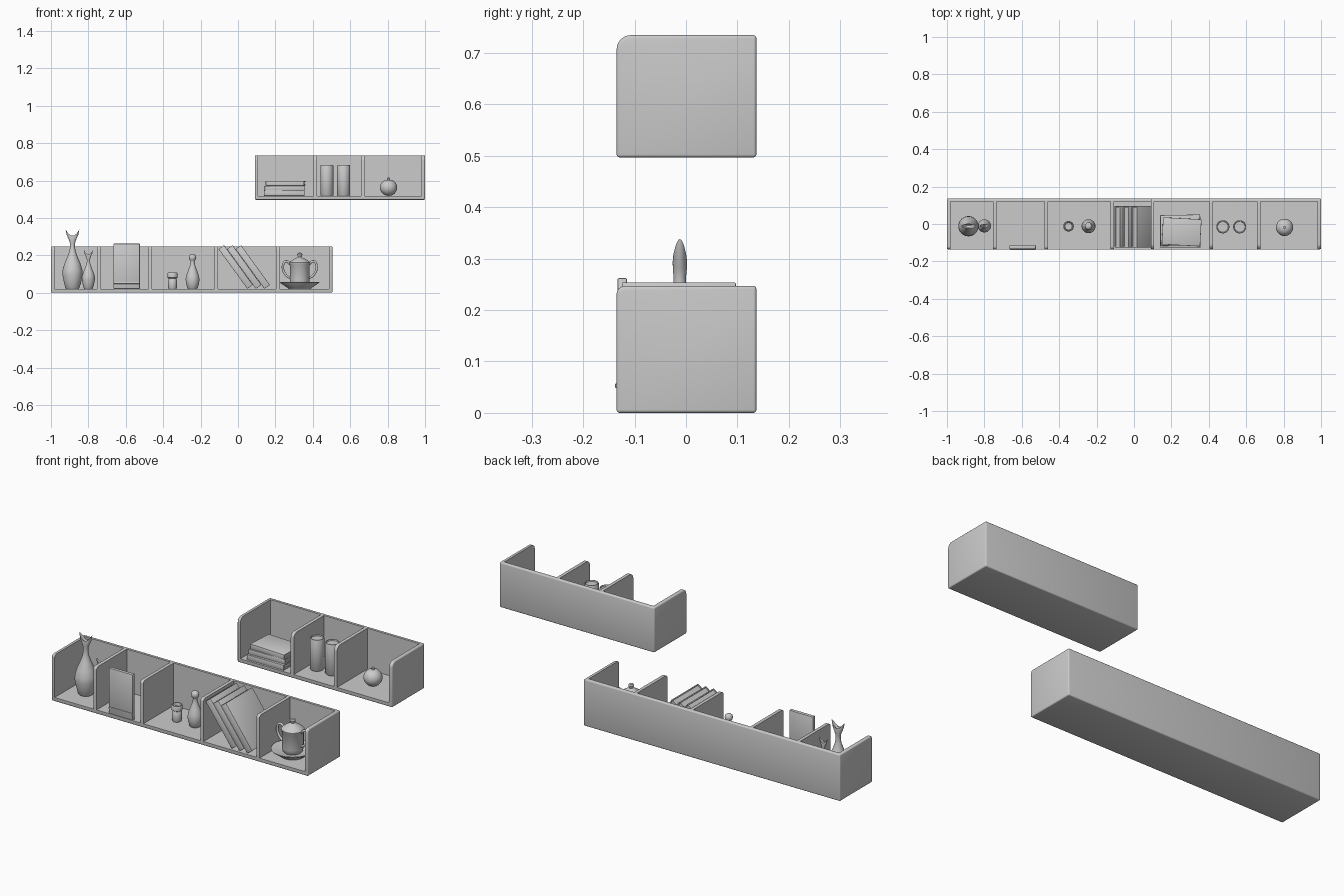
import bpy, bmesh
from math import sin, cos, pi, radians
from mathutils import Matrix, Vector

if "Cube" in bpy.data.objects:
    bpy.data.objects.remove(bpy.data.objects["Cube"])


def finish(name, bm, smooth=True):
    bmesh.ops.recalc_face_normals(bm, faces=bm.faces)
    me = bpy.data.meshes.new(name)
    bm.to_mesh(me)
    bm.free()
    ob = bpy.data.objects.new(name, me)
    bpy.context.collection.objects.link(ob)
    if smooth:
        activate(ob)
        bpy.ops.object.shade_smooth_by_angle(angle=radians(40))
    return ob


def activate(ob):
    bpy.ops.object.select_all(action='DESELECT')
    ob.select_set(True)
    bpy.context.view_layer.objects.active = ob


def add_box(bm, lo, hi, bevel=0.0):
    lo, hi = Vector(lo), Vector(hi)
    m = Matrix.Translation((lo + hi) / 2) @ Matrix.Diagonal((*(hi - lo), 1))
    vs = bmesh.ops.create_cube(bm, size=1, matrix=m)['verts']
    if bevel:
        edges = list({e for v in vs for e in v.link_edges})
        bmesh.ops.bevel(bm, geom=edges, offset=bevel, segments=2,
                        profile=0.5, affect='EDGES')


def lathe(name, pts, loc, seg=32, scale=1.0):
    """Points are (r, z) or (rx, ry, z, saddle) for flattened flares."""
    bm = bmesh.new()
    rings = []
    for p in pts:
        rx, ry, z, dz = p if len(p) == 4 else (p[0], p[0], p[1], 0)
        rings.append([bm.verts.new((rx * cos(a), ry * sin(a), z + dz * cos(a) ** 2))
                      for a in (2 * pi * i / seg for i in range(seg))])
    for a, b in zip(rings, rings[1:]):
        for i in range(seg):
            j = (i + 1) % seg
            bm.faces.new((a[i], a[j], b[j], b[i]))
    for end, p in ((rings[0], pts[0]), (rings[-1], pts[-1])):
        if p[0] > 0:
            bm.faces.new(end)
    bmesh.ops.remove_doubles(bm, verts=bm.verts, dist=1e-6)
    bmesh.ops.scale(bm, vec=(scale,) * 3, verts=bm.verts)
    ob = finish(name, bm)
    ob.location = loc
    return ob


def shelf(name, x0, x1, z0, z1, dividers, radius):
    """Solid case with rounded front top corner, hollowed into open cells."""
    f, b, t = -0.135, 0.137, 0.018
    prof = [(f, z0), (b, z0), (b, z1)]
    prof += [(f + radius - radius * sin(a), z1 - radius + radius * cos(a))
             for a in (pi / 2 * i / 6 for i in range(7))]
    bm = bmesh.new()
    face = bm.faces.new([bm.verts.new((x0, y, z)) for y, z in prof])
    ext = bmesh.ops.extrude_face_region(bm, geom=[face])['geom']
    bmesh.ops.translate(bm, vec=(x1 - x0, 0, 0),
                        verts=[v for v in ext if isinstance(v, bmesh.types.BMVert)])
    case = finish(name, bm, False)
    bev = case.modifiers.new("soft_edges", 'BEVEL')
    bev.width, bev.segments, bev.limit_method = 0.006, 3, 'ANGLE'
    walls = [x0 + t / 2] + dividers + [x1 - t / 2]
    bm = bmesh.new()
    for a, c in zip(walls, walls[1:]):
        add_box(bm, (a + t / 2, f - 0.1, z0 + 0.021), (c - t / 2, b - t, z1 + 0.1))
    cutter = finish(name + "_cutter", bm, False)
    cutter.hide_render = True
    cut = case.modifiers.new("cells", 'BOOLEAN')
    cut.object, cut.operation, cut.solver = cutter, 'DIFFERENCE', 'EXACT'
    activate(case)
    for m in ("soft_edges", "cells"):
        bpy.ops.object.modifier_apply(modifier=m)
    bpy.data.objects.remove(cutter)
    bpy.ops.object.shade_smooth_by_angle(angle=radians(35))


def book(name, size, matrix):
    """Origin at a bottom corner: thickness x, depth y (spine at y=0), height z."""
    t, d, h = size
    c = 0.006
    bm = bmesh.new()
    add_box(bm, (0, 0, 0), (c, d, h), 0.002)
    add_box(bm, (t - c, 0, 0), (t, d, h), 0.002)
    add_box(bm, (0.001, 0, 0), (t - 0.001, c, h), 0.002)
    add_box(bm, (c * 0.8, c * 0.8, 0.005), (t - c * 0.8, d - 0.006, h - 0.005))
    finish(name, bm).matrix_world = matrix


# shelves
shelf("lower_shelf", -1, 0.505, 0, 0.247, [-0.745, -0.47, -0.117, 0.212], 0.016)
shelf("upper_shelf", 0.09, 1, 0.497, 0.735, [0.413, 0.667], 0.028)
LOW, UP = 0.021, 0.518

# fishtail vases
vase = [(0, 0), (0.034, 0), (0.038, 0.006), (0.047, 0.04), (0.054, 0.075), (0.053, 0.1),
        (0.043, 0.135), (0.028, 0.17), (0.017, 0.2), (0.0125, 0.225),
        (0.013, 0.012, 0.242, 0), (0.019, 0.0135, 0.258, 0.004),
        (0.031, 0.014, 0.272, 0.016), (0.037, 0.013, 0.284, 0.033),
        (0.033, 0.009, 0.282, 0.03), (0.016, 0.006, 0.272, 0.01), (0, 0, 0.262, 0)]
lathe("tall_vase", vase, (-0.885, -0.012, LOW), 40)
lathe("short_vase", vase, (-0.8, -0.01, LOW), 40, 0.65)

# upright picture board with a small ledge
bm = bmesh.new()
add_box(bm, (-0.665, -0.133, LOW), (-0.525, -0.115, 0.262), 0.002)
add_box(bm, (-0.665, -0.138, 0.048), (-0.525, -0.13, 0.057), 0.002)
finish("picture_board", bm)

# lidded cup and ball-top bottle
lathe("cup", [(0, 0), (0.021, 0), (0.023, 0.004), (0.024, 0.048), (0.021, 0.052),
              (0.021, 0.056), (0.027, 0.06), (0.028, 0.08), (0.025, 0.086),
              (0.021, 0.086), (0.019, 0.07), (0, 0.068)], (-0.35, -0.012, LOW))
lathe("bottle", [(0, 0), (0.024, 0), (0.028, 0.005), (0.035, 0.03), (0.037, 0.05),
                 (0.034, 0.07), (0.024, 0.098), (0.014, 0.125), (0.011, 0.145),
                 (0.012, 0.15), (0.018, 0.158), (0.02, 0.168), (0.017, 0.179),
                 (0.01, 0.185), (0, 0.187)], (-0.243, -0.012, LOW))

# leaning books
tilt = radians(-36)
for i in range(3):
    m = Matrix.Translation((0.05 + i * 0.0455, -0.125, LOW)) @ Matrix.Rotation(tilt, 4, 'Y')
    book(f"leaning_book_{i + 1}", (0.036, 0.222, 0.262), m)

# teapot, saucer and handles
px, py = 0.33, -0.012
lathe("saucer", [(0, 0), (0.06, 0), (0.066, 0.006), (0.102, 0.03), (0.105, 0.035),
                 (0.1, 0.036), (0.066, 0.02), (0, 0.018)], (px, py, LOW), 40)
lathe("teapot", [(0, 0.016), (0.042, 0.016), (0.05, 0.028), (0.053, 0.045), (0.053, 0.13),
                 (0.056, 0.134), (0.056, 0.14), (0.05, 0.146), (0.035, 0.157), (0.016, 0.166),
                 (0.009, 0.17), (0.013, 0.178), (0.014, 0.185), (0.009, 0.192), (0, 0.194)],
      (px, py, LOW), 40)
for side, s in (("left", -1), ("right", 1)):
    cu = bpy.data.curves.new(side + "_handle", 'CURVE')
    cu.dimensions, cu.bevel_depth, cu.bevel_resolution = '3D', 0.0065, 3
    sp = cu.splines.new('BEZIER')
    path = [(0.045, 0.125), (0.075, 0.147), (0.09, 0.12), (0.075, 0.075), (0.045, 0.055)]
    sp.bezier_points.add(len(path) - 1)
    for p, (x, z) in zip(sp.bezier_points, path):
        p.co = (px + s * x, py, LOW + z)
        p.handle_left_type = p.handle_right_type = 'AUTO'
    sp.resolution_u = 6
    bpy.context.collection.objects.link(bpy.data.objects.new(side + "_handle", cu))

# stacked books, lying flat with spines to the front
stack = [(0.138, 0.218, 0.166, 0.028, 0), (0.143, 0.212, 0.164, 0.026, 1), (0.148, 0.206, 0.145, 0.026, -3)]
z = UP
for i, (x, w, d, t, ang) in enumerate(stack):
    m = (Matrix.Translation((x, -0.125 + 0.008 * i, z + t))
         @ Matrix.Rotation(radians(ang), 4, 'Z') @ Matrix.Rotation(radians(90), 4, 'Y'))
    book(f"stacked_book_{i + 1}", (t, d, w), m)
    z += t

# canisters
for i, x in enumerate((0.475, 0.565)):
    lathe(f"canister_{i + 1}", [(0, 0), (0.032, 0), (0.035, 0.004), (0.035, 0.162), (0.033, 0.166),
                                (0.03, 0.166), (0.028, 0.16), (0, 0.16)], (x, -0.015, UP))

# round ornament with a nub
ball = [(0.046 * sin(a), 0.044 - 0.044 * cos(a)) for a in (pi * i / 16 for i in range(15))]
ball += [(0.007, 0.086), (0.008, 0.096), (0, 0.099)]
lathe("round_ornament", ball, (0.805, -0.018, UP))
